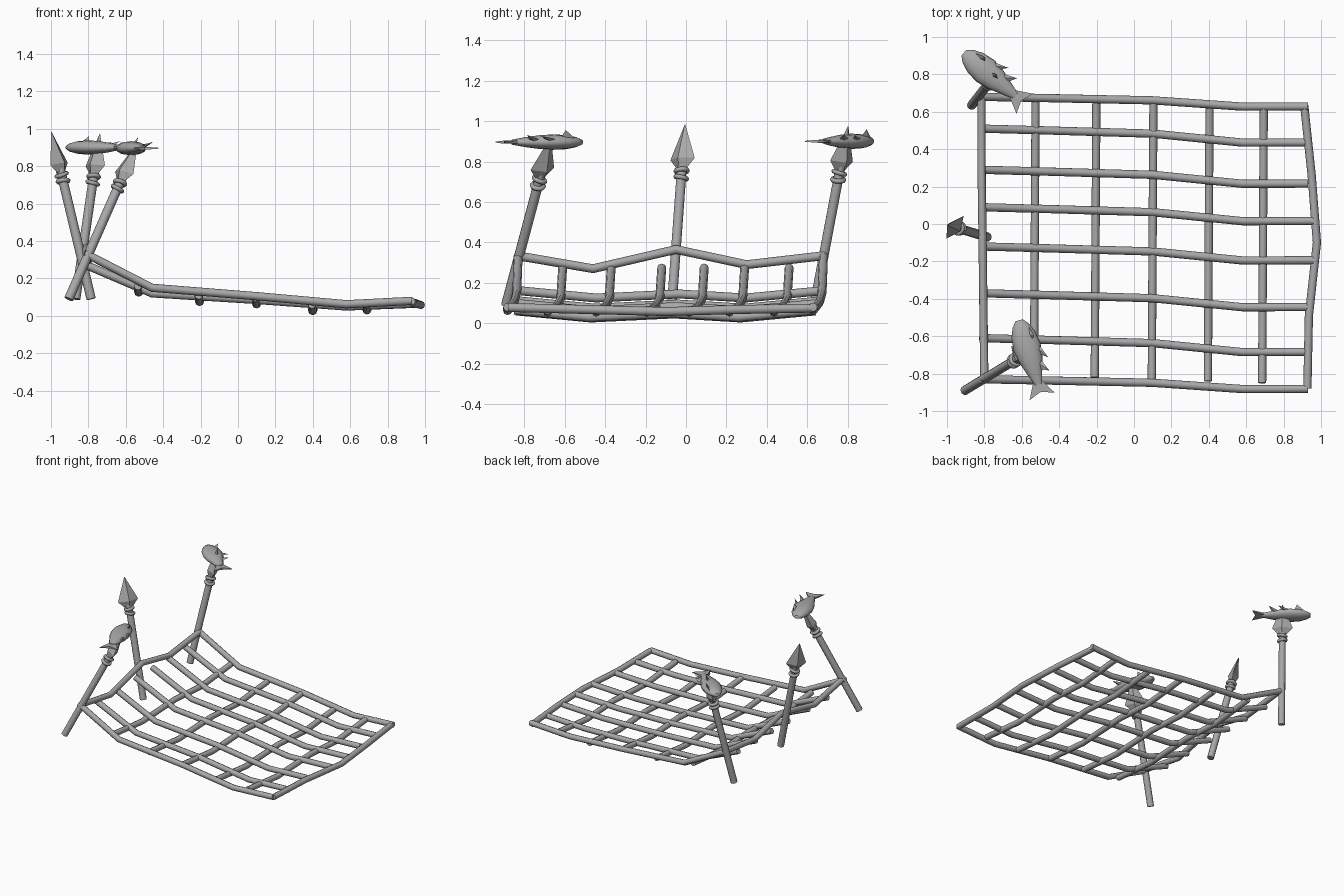
import bpy, bmesh, math
from mathutils import Vector, Matrix

if "Cube" in bpy.data.objects:
    bpy.data.objects.remove(bpy.data.objects["Cube"])

grey = bpy.data.materials.new("weathered_grey")
grey.diffuse_color = (0.4, 0.4, 0.4, 1)
grey.use_nodes = True
grey.node_tree.nodes["Principled BSDF"].inputs["Base Color"].default_value = grey.diffuse_color


def finish(bm, name, smooth_angle=None):
    bmesh.ops.recalc_face_normals(bm, faces=bm.faces)
    me = bpy.data.meshes.new(name)
    bm.to_mesh(me)
    bm.free()
    ob = bpy.data.objects.new(name, me)
    bpy.context.collection.objects.link(ob)
    me.materials.append(grey)
    if smooth_angle:
        bpy.ops.object.select_all(action='DESELECT')
        ob.select_set(True)
        bpy.context.view_layer.objects.active = ob
        bpy.ops.object.shade_smooth_by_angle(angle=math.radians(smooth_angle))
    return ob


def loft(bm, rings):
    """Skin a list of equal-length point rings and cap both ends."""
    vs = [[bm.verts.new(p) for p in r] for r in rings]
    n = len(vs[0])
    for a, b in zip(vs, vs[1:]):
        for i in range(n):
            j = (i + 1) % n
            bm.faces.new((a[i], a[j], b[j], b[i]))
    bm.faces.new(vs[0])
    bm.faces.new(vs[-1])


def tube(bm, pts, r, sides=8):
    pts = [Vector(p) for p in pts]
    rings = []
    for i, p in enumerate(pts):
        d = (pts[min(i + 1, len(pts) - 1)] - pts[max(i - 1, 0)]).normalized()
        ref = Vector((0, 0, 1)) if abs(d.z) < 0.8 else Vector((0, 1, 0))
        u = d.cross(ref).normalized()
        v = d.cross(u)
        rings.append([p + r * (u * math.cos(a) + v * math.sin(a))
                      for a in [2 * math.pi * k / sides for k in range(sides)]])
    loft(bm, rings)


# net: long ropes running from the raised edge to the low end
R = 0.022
xs = (-0.82, -0.46, 0.1, 0.58, 0.93)
outer_z = (0.335, 0.15, 0.105, 0.062, 0.08)
inner_z = (0.275, 0.12, 0.085, 0.05, 0.065)
start_y = (0.68, 0.51, 0.29, 0.09, -0.12, -0.37, -0.61, -0.83)
drift = (0, -0.01, -0.027, -0.075, -0.074)
bm = bmesh.new()
for k, y in enumerate(start_y):
    edge = k in (0, 7)
    zs = outer_z if edge else inner_z
    f = 0.7 if edge else 1
    pts = [(x, y + d * f, z) for x, d, z in zip(xs, drift, zs)]
    if k in (3, 4):  # the middle ropes reach the bowed end rope
        pts[-1] = (0.96, pts[-1][1], pts[-1][2])
    tube(bm, pts, R)
finish(bm, "net_long_ropes", 50)

# net: cross ropes slung below the long ones
bm = bmesh.new()
wave = ((0.65, 0.035), (0.28, 0), (-0.05, 0.02), (-0.46, 0), (-0.83, 0.035))
for x, z, s in ((-0.53, 0.125, 0.015), (-0.205, 0.075, 0.01), (0.1, 0.062, 0),
                (0.4, 0.026, -0.01), (0.69, 0.03, -0.02)):
    tube(bm, [(x + 0.006 * y, y + s, z + w) for y, w in wave], R)
finish(bm, "net_cross_ropes", 50)

# net: top and bottom edge ropes
bm = bmesh.new()
tube(bm, [(-0.815, 0.69, 0.335), (-0.815, 0.3, 0.29), (-0.81, -0.05, 0.365),
          (-0.805, -0.46, 0.27), (-0.8, -0.84, 0.335)], R)
tube(bm, [(0.91, 0.635, 0.075), (0.95, 0.26, 0.068), (0.978, -0.1, 0.058),
          (0.935, -0.49, 0.068), (0.927, -0.88, 0.078)], R)
finish(bm, "net_edge_ropes", 50)


# spears: shaft, two neck bindings and a flattened four-sided head
def spear(name, base, neck, wide):
    base, neck = Vector(base), Vector(neck)
    d = (neck - base).normalized()
    bm = bmesh.new()
    tube(bm, [base, neck + d * 0.07], 0.025, 10)
    finish(bm, name + "_shaft", 50)

    u = Vector(wide)
    u = (u - d * u.dot(d)).normalized()
    v = d.cross(u)
    bm = bmesh.new()
    prof = ((0.05, 0.034, 0.024), (0.095, 0.076, 0.038), (0.27, 0.002, 0.002))
    loft(bm, [[neck + d * h + u * (a * s) + v * (b * t) for s, t in
               ((1, 0), (0, 1), (-1, 0), (0, -1))] for h, a, b in prof])
    finish(bm, name + "_head")

    bm = bmesh.new()
    for h, tilt in ((0.0, 0.18), (0.035, -0.15)):
        axis = (d + u * tilt).normalized()
        p, q = u - axis * u.dot(axis), v
        n, m = 14, 6
        grid = []
        for i in range(n):
            a = 2 * math.pi * i / n
            out = p * math.cos(a) + q * math.sin(a)
            grid.append([bm.verts.new(neck + d * h + out * (0.029 + 0.012 * math.cos(b))
                                      + axis * 0.012 * math.sin(b))
                         for b in [2 * math.pi * k / m for k in range(m)]])
        for i in range(n):
            for k in range(m):
                i2, k2 = (i + 1) % n, (k + 1) % m
                bm.faces.new((grid[i][k], grid[i2][k], grid[i2][k2], grid[i][k2]))
    finish(bm, name + "_binding", 70)


spear("middle_spear", (-0.785, -0.07, 0.09), (-0.935, -0.024, 0.72), (0.8, 1, 0))
spear("back_spear", (-0.868, 0.635, 0.09), (-0.777, 0.752, 0.71), (1, -1.1, 0))
spear("front_spear", (-0.905, -0.89, 0.09), (-0.645, -0.733, 0.68), (1, -1.1, 0))


# fish lying on their sides on two of the spears
def fish(name, head, tail, z):
    h, t = Vector((*head, z)), Vector((*tail, z))
    x = (t - h).normalized()
    up = Vector((0, 0, 1))
    y = up.cross(x)
    M = Matrix((x, y, up)).transposed()

    def w(px, py, pz):
        return h + M @ Vector((px, py, pz))

    bm = bmesh.new()
    body = ((0, 0.02, 0.012), (0.03, 0.045, 0.025), (0.08, 0.066, 0.035),
            (0.15, 0.075, 0.038), (0.22, 0.064, 0.034), (0.29, 0.042, 0.025),
            (0.36, 0.02, 0.013))
    loft(bm, [[w(s, a * math.cos(q), b * math.sin(q)) for q in
               [2 * math.pi * k / 12 for k in range(12)]] for s, a, b in body])
    finish(bm, name + "_body", 60)

    # forked tail: two blades meeting at the tail root
    bm = bmesh.new()
    for s in (1, -1):
        loft(bm, [[w(0.33, 0.018 * s, e), w(0.425, 0.07 * s, e * 0.3),
                   w(0.40, 0, e), w(0.33, -0.012 * s, e)] for e in (-0.008, 0.008)])
    finish(bm, name + "_tail")

    # fins: thin swept spikes given as base start, base end, tip
    fins = (((0.14, 0.06, 0.01), (0.20, 0.05, 0.01), (0.235, 0.092, 0.03)),
            ((0.22, 0.045, 0.008), (0.28, 0.03, 0.008), (0.305, 0.078, 0.035)),
            ((0.05, 0.04, 0.02), (0.12, 0.035, 0.02), (0.10, 0.055, 0.06)))
    bm = bmesh.new()
    for a, b, c in fins:
        a, b, c = w(*a), w(*b), w(*c)
        n = (b - a).cross(c - a).normalized() * 0.01
        base = [bm.verts.new(p) for p in (a, (a + b) / 2 + n, b, (a + b) / 2 - n)]
        tip = bm.verts.new(c)
        bm.faces.new(base)
        for i in range(4):
            bm.faces.new((base[i], base[(i + 1) % 4], tip))
    finish(bm, name + "_fins")


fish("back_fish", (-0.91, 0.915), (-0.575, 0.635), 0.9)
fish("front_fish", (-0.615, -0.515), (-0.495, -0.91), 0.896)
